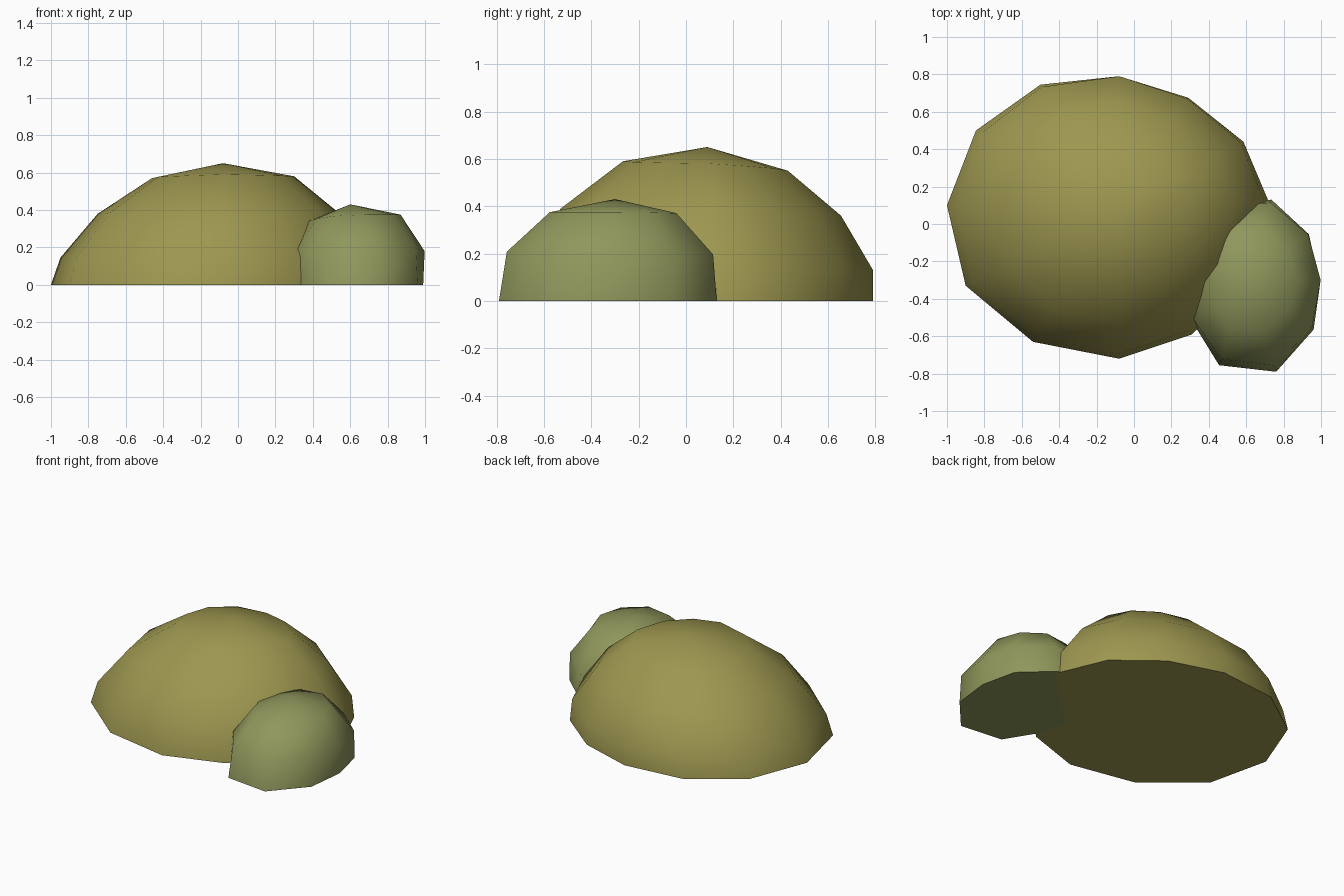
import bpy, bmesh, math

if "Cube" in bpy.data.objects:
    bpy.data.objects.remove(bpy.data.objects["Cube"])


def quarter_mix(vals, t):
    """Blend values given at right, back, left, front; t is 0..1 round the dome."""
    q = t * 4
    i, f = int(q), q - int(q)
    return vals[i % 4] * (1 - f) + vals[(i + 1) % 4] * f


def dome(name, color, top, base, rings):
    """Irregular boulder: base outline, shrinking rings, top point, flat underside."""
    bm = bmesh.new()
    n = len(base)
    loops = [[bm.verts.new((x, y, 0)) for x, y in base]]
    for fractions, heights in rings:
        loop = []
        for k, (x, y) in enumerate(base):
            f = quarter_mix(fractions, k / n)
            z = quarter_mix(heights, k / n)
            loop.append(bm.verts.new((top[0] + (x - top[0]) * f,
                                      top[1] + (y - top[1]) * f, z)))
        loops.append(loop)
    tip = bm.verts.new(top)
    for lo, hi in zip(loops, loops[1:]):
        for k in range(n):
            j = (k + 1) % n
            bm.faces.new((lo[k], lo[j], hi[j], hi[k]))
    for k in range(n):
        bm.faces.new((loops[-1][k], loops[-1][(k + 1) % n], tip))
    bm.faces.new(loops[0][::-1])
    bmesh.ops.recalc_face_normals(bm, faces=bm.faces)
    me = bpy.data.meshes.new(name)
    bm.to_mesh(me)
    bm.free()
    ob = bpy.data.objects.new(name, me)
    bpy.context.collection.objects.link(ob)
    mat = bpy.data.materials.new(name + "_color")
    mat.diffuse_color = color
    mat.use_nodes = True
    mat.node_tree.nodes["Principled BSDF"].inputs["Base Color"].default_value = mat.diffuse_color
    me.materials.append(mat)
    bpy.ops.object.select_all(action='DESELECT')
    ob.select_set(True)
    bpy.context.view_layer.objects.active = ob
    bpy.ops.object.shade_smooth_by_angle(angle=math.radians(60))
    return ob


# Large boulder, 12 sides
dome("large_boulder", (0.34, 0.31, 0.08, 1), (-0.08, 0.09, 0.65),
     [(0.72, 0.12), (0.585, 0.44), (0.29, 0.675), (-0.08, 0.79),
      (-0.5, 0.745), (-0.845, 0.5), (-1.0, 0.1), (-0.9, -0.33),
      (-0.54, -0.63), (-0.08, -0.72), (0.31, -0.59), (0.595, -0.30)],
     [((0.97, 1.0, 0.945, 0.97), (0.16, 0.13, 0.145, 0.15)),
      ((0.75, 0.807, 0.728, 0.765), (0.40, 0.36, 0.38, 0.39)),
      ((0.475, 0.486, 0.413, 0.44), (0.58, 0.55, 0.57, 0.59))])

# Small boulder, 10 sides
dome("small_boulder", (0.28, 0.31, 0.107, 1), (0.6, -0.3, 0.43),
     [(0.99, -0.3), (0.935, -0.055), (0.735, 0.13), (0.465, 0.11),
      (0.30, -0.08), (0.27, -0.3), (0.31, -0.52), (0.455, -0.755),
      (0.76, -0.79), (0.96, -0.565)],
     [((1.02, 0.95, 1.0, 0.91), (0.18, 0.2, 0.18, 0.215)),
      ((0.69, 0.58, 0.68, 0.53), (0.375, 0.37, 0.34, 0.375))])
